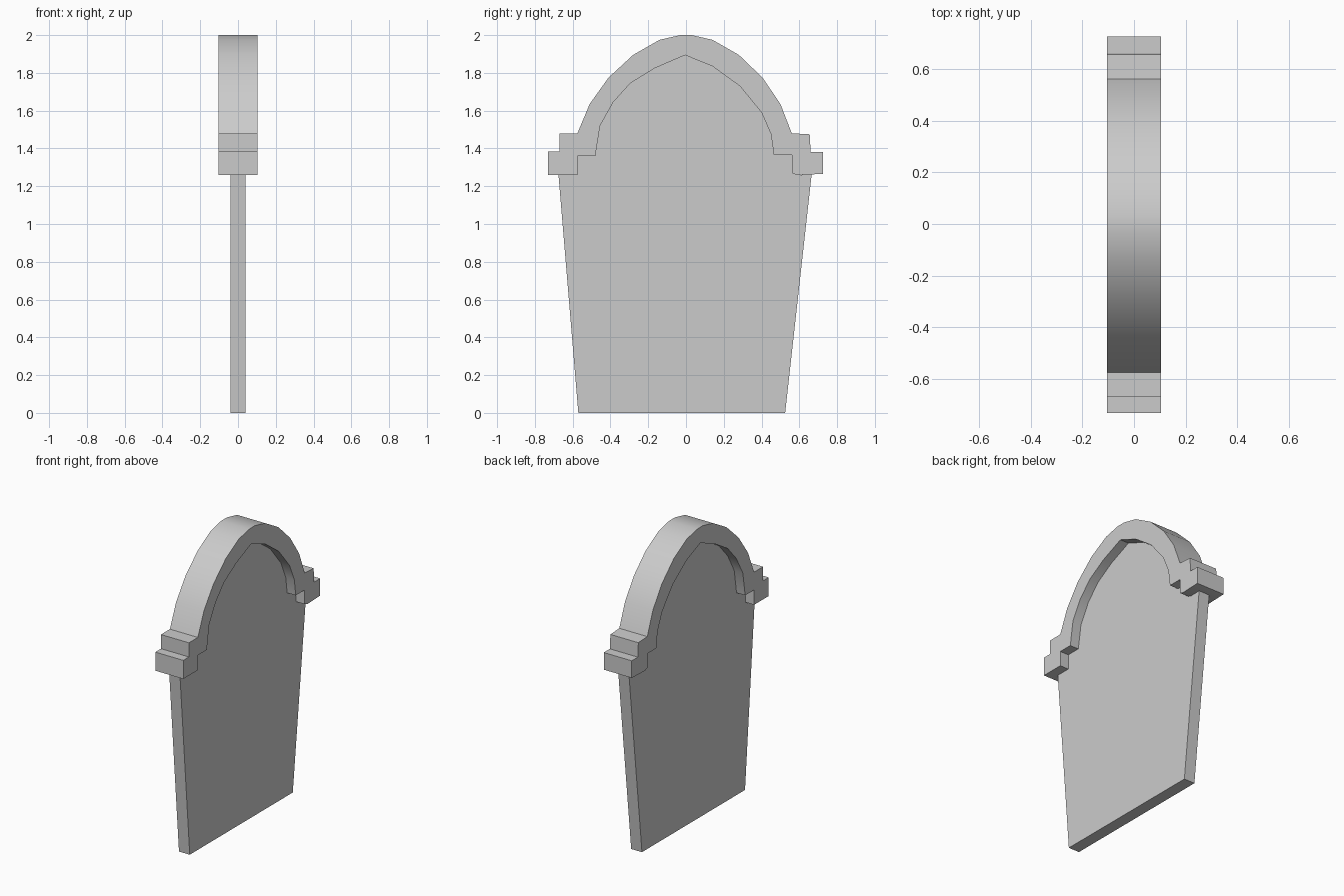
import bpy, bmesh

if "Cube" in bpy.data.objects:
    bpy.data.objects.remove(bpy.data.objects["Cube"])


def slab(name, outline, half):
    """Extrude a (y, z) outline symmetrically along x."""
    bm = bmesh.new()
    face = bm.faces.new([bm.verts.new((-half, y, z)) for y, z in outline])
    ext = bmesh.ops.extrude_face_region(bm, geom=[face])
    moved = [v for v in ext["geom"] if isinstance(v, bmesh.types.BMVert)]
    bmesh.ops.translate(bm, verts=moved, vec=(2 * half, 0, 0))
    bmesh.ops.recalc_face_normals(bm, faces=bm.faces)
    me = bpy.data.meshes.new(name)
    bm.to_mesh(me)
    bm.free()
    ob = bpy.data.objects.new(name, me)
    bpy.context.collection.objects.link(ob)
    bpy.context.view_layer.objects.active = ob
    ob.select_set(True)
    bpy.ops.object.shade_smooth_by_angle(angle=0.52)
    ob.select_set(False)
    return ob


# Inner arch edge with its slightly uneven steps, left to right
inner = [(-.575, 1.26), (-.575, 1.36), (-.48, 1.36), (-.455, 1.52),
         (-.385, 1.645), (-.295, 1.745), (-.165, 1.825), (-.005, 1.894),
         (.14, 1.835), (.285, 1.73), (.40, 1.59), (.45, 1.475),
         (.465, 1.365), (.56, 1.365), (.56, 1.27), (.585, 1.26)]

# Outer arch edge with stepped shoulders, right to left
outer = [(.725, 1.265), (.725, 1.38), (.66, 1.38), (.655, 1.475), (.56, 1.48),
         (.50, 1.635), (.405, 1.775), (.28, 1.895), (.14, 1.975), (.03, 2.0),
         (-.03, 2.0), (-.14, 1.975), (-.28, 1.895), (-.41, 1.775),
         (-.51, 1.635), (-.575, 1.48), (-.67, 1.48), (-.67, 1.385),
         (-.73, 1.385), (-.73, 1.26)]

# Raised trim and the tapered panel beneath it
slab("arch_trim", inner + outer, .104)
slab("stone_panel", [(-.57, 0), (-.675, 1.26)] + inner + [(.665, 1.262), (.525, 0)], .04)
